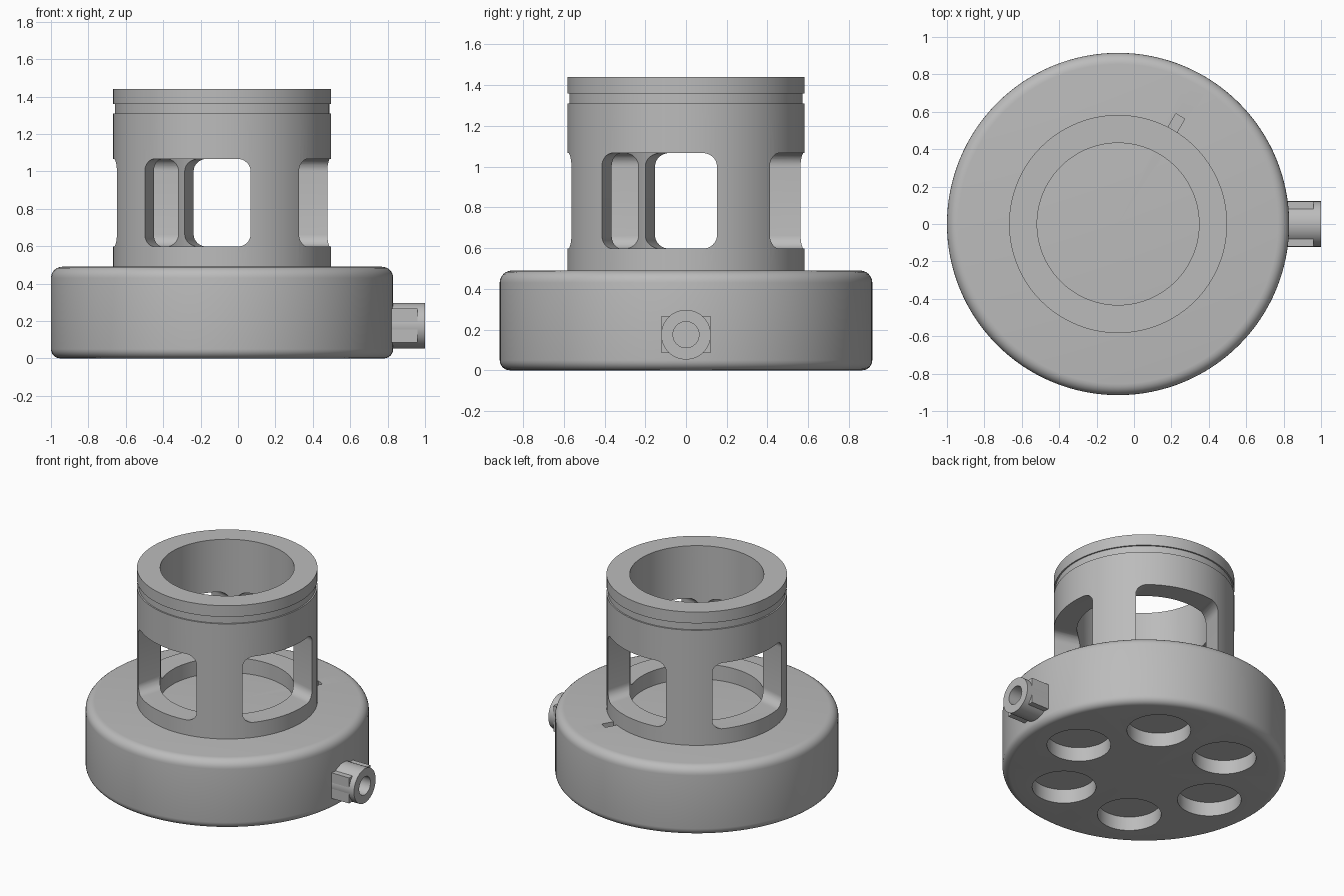
import bpy, bmesh, math
from mathutils import Matrix, Vector

if "Cube" in bpy.data.objects:
    bpy.data.objects.remove(bpy.data.objects["Cube"], do_unlink=True)

AXIS = Vector((-0.085, 0, 0))
SEG = 128

grey = bpy.data.materials.new("grey metal")
grey.use_nodes = True
grey.diffuse_color = (0.5, 0.5, 0.5, 1)
grey.node_tree.nodes["Principled BSDF"].inputs["Base Color"].default_value = (0.5, 0.5, 0.5, 1)


def make_object(name, bm):
    bmesh.ops.recalc_face_normals(bm, faces=bm.faces)
    mesh = bpy.data.meshes.new(name)
    bm.to_mesh(mesh)
    bm.free()
    mesh.materials.append(grey)
    obj = bpy.data.objects.new(name, mesh)
    bpy.context.collection.objects.link(obj)
    return obj


def lathe(name, profile, closed=False):
    """Spin (radius, height) points round the main axis."""
    bm = bmesh.new()
    verts = [bm.verts.new((r, 0, z)) for r, z in profile]
    edges = [bm.edges.new(p) for p in zip(verts, verts[1:])]
    if closed:
        edges.append(bm.edges.new((verts[-1], verts[0])))
    bmesh.ops.spin(bm, geom=verts + edges, cent=(0, 0, 0), axis=(0, 0, 1),
                   angle=math.tau, steps=SEG, use_merge=True)
    bmesh.ops.remove_doubles(bm, verts=bm.verts, dist=1e-5)
    bmesh.ops.translate(bm, verts=bm.verts, vec=AXIS)
    return make_object(name, bm)


def cylinder(name, radius, depth, matrix, segments=64):
    bm = bmesh.new()
    bmesh.ops.create_cone(bm, cap_ends=True, segments=segments, radius1=radius,
                          radius2=radius, depth=depth, matrix=matrix)
    return make_object(name, bm)


def box(name, size, centre, turn=0, corner=0):
    """Box turned about the main axis; corner rounds the edges along its x."""
    bm = bmesh.new()
    bmesh.ops.create_cube(bm, size=1)
    bmesh.ops.scale(bm, verts=bm.verts, vec=size)
    if corner:
        long_edges = [e for e in bm.edges
                      if abs(e.verts[0].co.x - e.verts[1].co.x) > size[0] / 2]
        bmesh.ops.bevel(bm, geom=long_edges, offset=corner, segments=8,
                        profile=0.5, affect='EDGES')
    place = Matrix.Translation(AXIS) @ Matrix.Rotation(math.radians(turn), 4, 'Z')
    bmesh.ops.transform(bm, verts=bm.verts, matrix=place @ Matrix.Translation(centre))
    return make_object(name, bm)


def cut(target, cutters):
    bpy.context.view_layer.objects.active = target
    for cutter in cutters:
        cutter.hide_render = True
        mod = target.modifiers.new("cut", 'BOOLEAN')
        mod.operation, mod.solver, mod.object = 'DIFFERENCE', 'EXACT', cutter
        bpy.ops.object.modifier_apply(modifier=mod.name)


def fillet(r, z, radius, start):
    """Quarter arc of profile points round the centre (r, z)."""
    return [(r + radius * math.cos(math.radians(start + a)),
             z + radius * math.sin(math.radians(start + a))) for a in range(0, 91, 15)]


# Round base with softened rims
base = lathe("base", [(0, 0)] + fillet(0.865, 0.05, 0.05, -90)
             + fillet(0.855, 0.43, 0.06, 0) + [(0, 0.49)])

# Six blind holes underneath and a small slot beside the tube
base_cutters = []
for i in range(6):
    a = i * math.tau / 6
    spot = AXIS + Vector((0.55 * math.cos(a), 0.55 * math.sin(a), 0))
    base_cutters.append(cylinder("hole_cutter", 0.206, 0.2, Matrix.Translation(spot)))
base_cutters.append(box("slot_cutter", (0.1, 0.055, 0.2), (0.615, 0, 0.49), turn=60))
cut(base, base_cutters)

# Tube with a shallow groove near the top
OUTER, INNER, TOP = 0.583, 0.433, 1.44
tube = lathe("tube", [(INNER, 0.46), (OUTER, 0.46), (OUTER, 1.31), (OUTER - 0.01, 1.31),
                      (OUTER - 0.01, 1.36), (OUTER, 1.36), (OUTER, TOP), (INNER, TOP)],
             closed=True)

# Four windows from two crossing rounded cutters
window_cutters = [box("window_cutter", (2, 0.585, 0.47), (0, 0, 0.832), turn=t, corner=0.065)
                  for t in (-15, 75)]
cut(tube, window_cutters)

# Side fitting: flat-sided block, round collar and bore
along_x = Matrix.Rotation(math.pi / 2, 4, 'Y')
block = box("fitting_block", (0.2, 0.24, 0.182), (0.945, 0, 0.175))
collar = cylinder("fitting_collar", 0.122, 0.22, Matrix.Translation((0.89, 0, 0.175)) @ along_x)
bore = cylinder("bore_cutter", 0.064, 0.3, Matrix.Translation((1.03, 0, 0.175)) @ along_x, 48)
cut(block, [bore])
cut(collar, [bore])

# Remove the cutters and shade the parts
for obj in base_cutters + window_cutters + [bore]:
    bpy.data.objects.remove(obj, do_unlink=True)
bpy.ops.object.select_all(action='DESELECT')
for obj in (base, tube, block, collar):
    obj.select_set(True)
    bpy.context.view_layer.objects.active = obj
bpy.ops.object.shade_smooth_by_angle(angle=math.radians(30))
